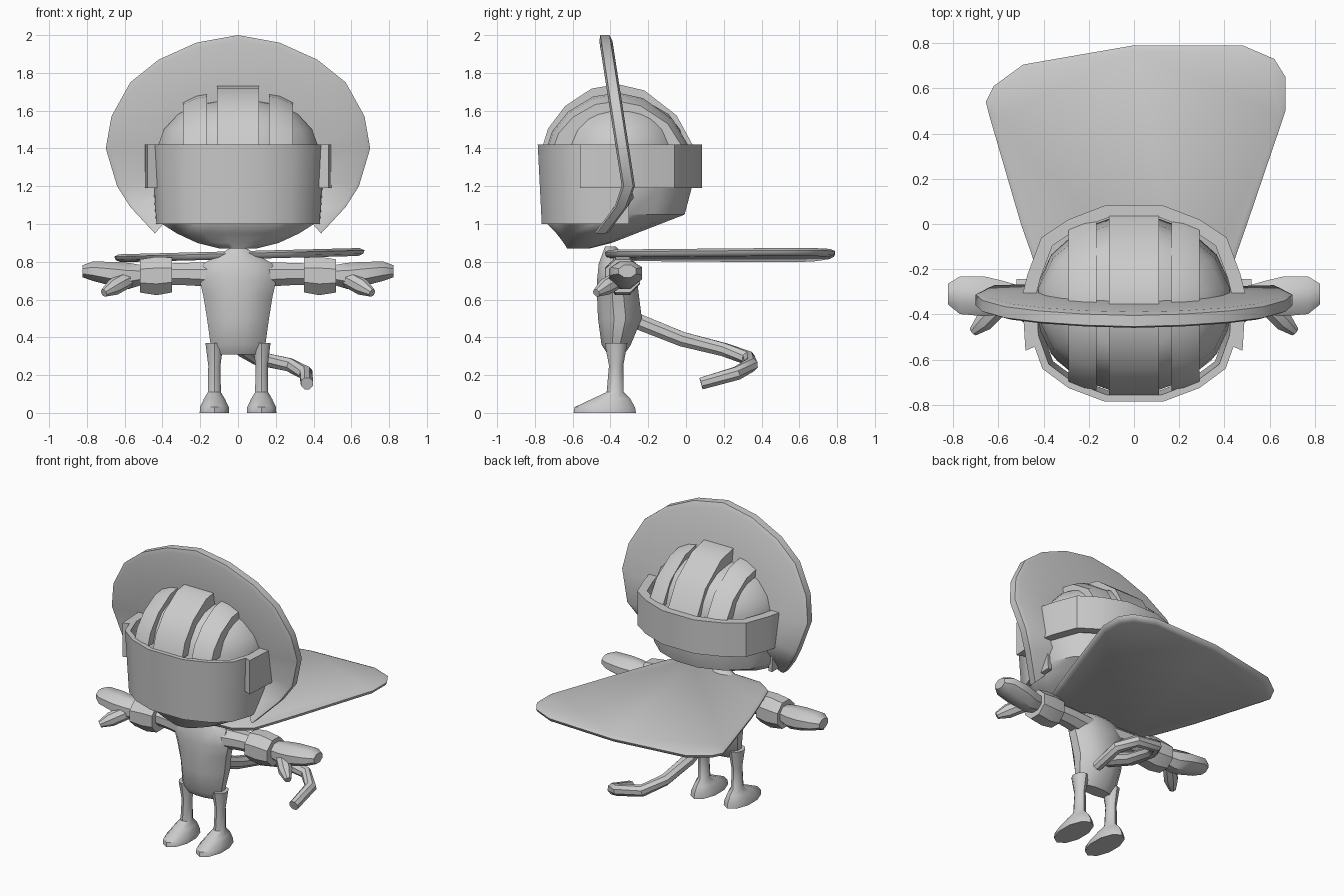
import bpy, math
from mathutils import Vector, Matrix

if "Cube" in bpy.data.objects:
    bpy.data.objects.remove(bpy.data.objects["Cube"])

mat = bpy.data.materials.new("plain grey")
mat.diffuse_color = (0.6, 0.6, 0.6, 1)
mat.use_nodes = True
mat.node_tree.nodes["Principled BSDF"].inputs["Base Color"].default_value = mat.diffuse_color


def loft(name, rings, angle=40):
    """Skin a list of equal-length closed rings and cap both ends."""
    n = len(rings[0])
    verts = [p for r in rings for p in r]
    faces = [(i * n + j, i * n + (j + 1) % n, (i + 1) * n + (j + 1) % n, (i + 1) * n + j)
             for i in range(len(rings) - 1) for j in range(n)]
    faces += [tuple(range(n))[::-1], tuple((len(rings) - 1) * n + j for j in range(n))]
    me = bpy.data.meshes.new(name)
    me.from_pydata(verts, [], faces)
    me.materials.append(mat)
    ob = bpy.data.objects.new(name, me)
    bpy.context.collection.objects.link(ob)
    bpy.ops.object.select_all(action='DESELECT')
    ob.select_set(True)
    bpy.context.view_layer.objects.active = ob
    bpy.ops.object.mode_set(mode='EDIT')
    bpy.ops.mesh.select_all(action='SELECT')
    bpy.ops.mesh.normals_make_consistent(inside=False)
    bpy.ops.object.mode_set(mode='OBJECT')
    bpy.ops.object.shade_smooth_by_angle(angle=math.radians(angle))
    return ob


def ring(c, a, b, n):
    """Ellipse around c spanned by the vectors a and b."""
    c, a, b = Vector(c), Vector(a), Vector(b)
    return [c + a * math.cos(t) + b * math.sin(t)
            for t in (2 * math.pi * (k + 0.5) / n for k in range(n))]


def zstack(name, rows, n, cx=0):
    """Rows of (z, centre y, half width x, half depth y)."""
    return loft(name, [ring((cx, cy, z), (rx, 0, 0), (0, ry, 0), n) for z, cy, rx, ry in rows])


def xstack(name, s, rows, n=8):
    """Rows of (x, centre y, centre z, half depth y, half height z)."""
    return loft(name, [ring((s * x, cy, cz), (0, ry, 0), (0, 0, rz), n)
                       for x, cy, cz, ry, rz in rows])


def tube(name, pts, radii, n=8):
    pts = [Vector(p) for p in pts]
    rings = []
    for i, p in enumerate(pts):
        d = (pts[min(i + 1, len(pts) - 1)] - pts[max(i - 1, 0)]).normalized()
        a = d.cross(Vector((0, 0, 1))).normalized()
        rings.append(ring(p, a * radii[i], a.cross(d) * radii[i], n))
    return loft(name, rings)


# Head with a tilted jaw and a domed crown
zstack("head", [(.87, -.57, .10, .06), (.90, -.52, .22, .13), (.95, -.475, .33, .215),
                (1.0, -.435, .41, .305), (1.05, -.375, .43, .375), (1.2, -.355, .44, .395),
                (1.42, -.35, .43, .36), (1.5, -.35, .40, .335), (1.58, -.35, .325, .28),
                (1.63, -.35, .23, .20), (1.66, -.35, .06, .06)], 16)

# Raised ridges running front to back over the crown
ARC = [(-.40, .0), (-.37, .29), (-.28, .65), (-.14, .93), (.0, 1.0), (.14, .90), (.31, .50), (.40, .0)]


def ridge(name, sides):
    """Each side is (x, y scale, top z)."""
    loft(name, [[(x, -.36 + y * k, 1.41 + h * (top - 1.41)) for y, h in ARC]
                for x, k, top in sides], 30)


ridge("centre_ridge", [(-.11, 1.0, 1.74), (.11, 1.0, 1.74)])
for s, side in ((-1, "left"), (1, "right")):
    ridge(side + "_ridge", [(s * .165, .94, 1.695), (s * .22, .92, 1.685), (s * .29, .85, 1.65)])


# Visor in front and band around the back, both walls swept along a plan
def wall(name, half, z0, z1, low, inner):
    plan = [(-x, y) for x, y in reversed(half)] + half

    def at(x, y, k, z):
        return (x * k, -.36 + (y + .36) * k, z)
    loft(name, [[at(x, y, low, z0), at(x, y, 1, z1), at(x, y, inner, z1), at(x, y, inner * low, z0)]
                for x, y in plan], 35)


wall("visor", [(.13, -.785), (.29, -.725), (.405, -.64), (.455, -.5), (.46, -.3)], 1.0, 1.42, .95, .93)
wall("back_band", [(.12, .085), (.29, .02), (.41, -.06), (.47, -.22), (.495, -.32), (.48, -.56)],
     1.19, 1.42, 1, .88)

# Wide upright collar behind the head, its ends bending forward
half = [((.44, .95), (.36, 1.04)), ((.57, 1.09), (.36, 1.16)), ((.64, 1.2), (.36, 1.24)),
        ((.70, 1.4), (.36, 1.37)), ((.67, 1.57), (.34, 1.45)), ((.57, 1.75), (.28, 1.52)),
        ((.42, 1.87), (.2, 1.57)), ((.22, 1.96), (.1, 1.6)), ((0, 2.0), (0, 1.6))]
whole = half + [((-a[0], a[1]), (-b[0], b[1])) for a, b in half[-2::-1]]


def collar_y(z):
    return -.305 - (z - 1.2) * .155 if z > 1.15 else -.30 - (1.15 - z) * .75


rings = []
for (ox, oz), (ix, iz) in whole:
    o, i = Vector((ox, collar_y(oz), oz)), Vector((ix, collar_y(iz), iz))
    t = Vector((0, .035, 0))
    e = o + (i - o) * .08
    rings.append([i - t, e - t, o - t * .7, o + t * .7, e + t, i + t])
loft("collar", rings)

# Flat flaring cape, tilted slightly sideways
edge = [(-.26, -.43), (-.37, -.36), (-.43, -.2), (-.5, 0), (-.64, .48), (-.655, .54), (-.62, .61),
        (-.49, .705), (0, .79), (.48, .79), (.62, .73), (.67, .65), (.67, .5), (.5, 0),
        (.43, -.2), (.37, -.36), (.26, -.43)]
loft("cape", [[(x * k, .15 + (y - .15) * k, .838 + .025 * x + dz) for x, y in edge]
              for dz, k in ((-.024, .95), (-.012, .99), (.006, 1), (.018, .96))], 50)

# Body tapering to the neck
zstack("torso", [(.31, -.37, .12, .045), (.36, -.37, .15, .08), (.5, -.35, .17, .12),
                 (.62, -.36, .19, .115), (.7, -.365, .21, .11), (.79, -.375, .19, .09),
                 (.88, -.4, .03, .03)], 12)

for s, side in ((-1, "left"), (1, "right")):
    # Leg and foot in one piece
    zstack(side + "_leg", [(0, -.43, .082, .165), (.03, -.43, .08, .16), (.075, -.395, .058, .10),
                           (.11, -.375, .036, .045), (.25, -.37, .034, .038), (.37, -.37, .05, .06)],
           10, s * .125)
    # Arm, cuff, mitten hand and thumb
    xstack(side + "_arm", s, [(.08, -.36, .73, .08, .075), (.25, -.34, .735, .07, .065),
                              (.4, -.33, .735, .06, .06)])
    xstack(side + "_cuff", s, [(.35, -.34, .73, .095, .10), (.43, -.335, .725, .10, .11),
                               (.52, -.335, .725, .10, .095)])
    xstack(side + "_hand", s, [(.50, -.33, .73, .06, .055), (.58, -.325, .725, .08, .075),
                               (.66, -.32, .735, .095, .07), (.77, -.315, .75, .09, .055),
                               (.822, -.31, .75, .05, .035)])
    tube(side + "_thumb", [(s * .58, -.35, .71), (s * .66, -.43, .665), (s * .71, -.475, .635)],
         [.045, .045, .022])

# Tail hooked at the end
tube("tail", [(0, -.27, .49), (0, -.02, .39), (.02, .2, .335), (.10, .33, .29), (.27, .345, .255),
              (.36, .27, .21), (.365, .08, .155)],
     [.045, .042, .038, .038, .038, .038, .034])
